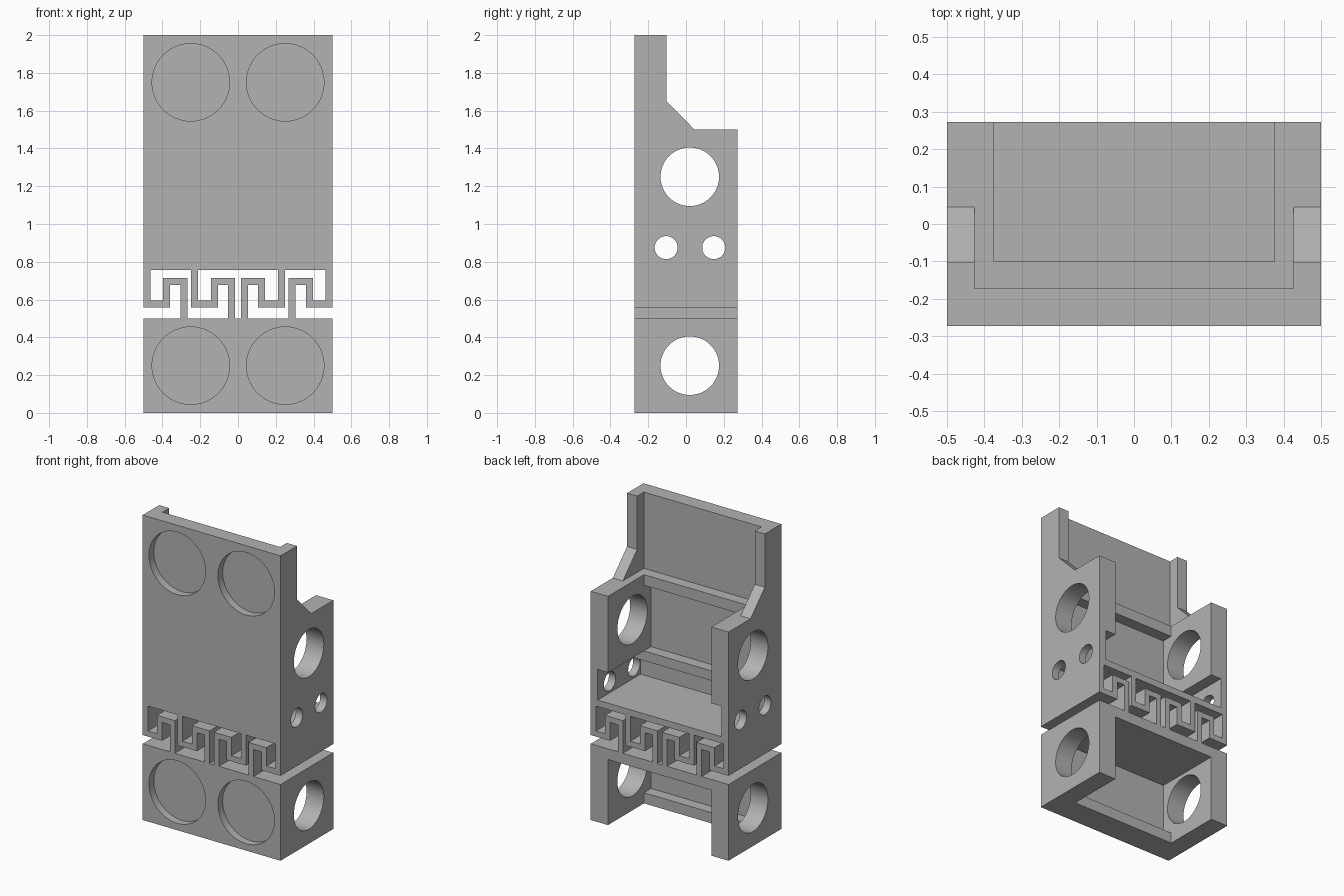
import bpy, bmesh, math
from mathutils import Matrix, Vector

cube = bpy.data.objects.get("Cube")
if cube:
    bpy.data.objects.remove(cube, do_unlink=True)

HALF_D = 0.273   # half depth of the whole body
FAR = 0.6        # cutters reach past the body
WALL_Y = -0.173  # inner face of the front wall
LIP_Y = -0.1     # inner face of the lips

grey = bpy.data.materials.new("plain grey")
grey.use_nodes = True
grey.diffuse_color = (0.45, 0.45, 0.45, 1)
grey.node_tree.nodes["Principled BSDF"].inputs["Base Color"].default_value = (0.45, 0.45, 0.45, 1)


def finish(name, bm):
    bmesh.ops.recalc_face_normals(bm, faces=bm.faces)
    mesh = bpy.data.meshes.new(name)
    bm.to_mesh(mesh)
    bm.free()
    obj = bpy.data.objects.new(name, mesh)
    bpy.context.scene.collection.objects.link(obj)
    mesh.materials.append(grey)
    return obj


def prism(bm, points, offset):
    """Extrude a closed outline along an offset."""
    face = bm.faces.new([bm.verts.new(p) for p in points])
    new = bmesh.ops.extrude_face_region(bm, geom=[face])["geom"]
    verts = [v for v in new if isinstance(v, bmesh.types.BMVert)]
    bmesh.ops.translate(bm, verts=verts, vec=Vector(offset))


def side_body(name, outline):
    bm = bmesh.new()
    prism(bm, [(-0.5, y, z) for y, z in outline], (1, 0, 0))
    return finish(name, bm)


def pocket(half_x, y0, z0, z1):
    """Box cutter, open to the back."""
    bm = bmesh.new()
    prism(bm, [(-half_x, y0, z0), (half_x, y0, z0), (half_x, y0, z1), (-half_x, y0, z1)],
          (0, FAR - y0, 0))
    return finish("cutter", bm)


def drill(center, radius, length, axis):
    """Round cutter along x or y."""
    bm = bmesh.new()
    turn = Matrix.Rotation(math.pi / 2, 4, "Y" if axis == "x" else "X")
    bmesh.ops.create_cone(bm, cap_ends=True, segments=64, radius1=radius, radius2=radius,
                          depth=length, matrix=Matrix.Translation(center) @ turn)
    return finish("cutter", bm)


def carve(obj, cutters):
    bpy.context.view_layer.objects.active = obj
    for cutter in cutters:
        cutter.hide_render = True
        mod = obj.modifiers.new("cut", "BOOLEAN")
        mod.operation = "DIFFERENCE"
        mod.solver = "EXACT"
        mod.object = cutter
        bpy.ops.object.modifier_apply(modifier=mod.name)
        bpy.data.objects.remove(cutter, do_unlink=True)


def face_recesses(z):
    depth = 0.05
    return [drill((s * 0.25, -HALF_D, z), 0.205, 2 * depth, "y") for s in (-1, 1)]


# Upper housing: tall front plate, sloped shoulders, deep sides
upper = side_body("upper_housing", [
    (-HALF_D, 0.757), (HALF_D, 0.757), (HALF_D, 1.5),
    (0.045, 1.5), (-0.103, 1.65), (-0.103, 2), (-HALF_D, 2)])
carve(upper, [
    pocket(0.427, WALL_Y, 1.5, 2.1),    # open top
    pocket(0.375, LIP_Y, 0.95, 1.6),    # main bay between the lips
    pocket(0.375, WALL_Y, 1.0, 1.43),   # main bay, full depth
    pocket(0.45, LIP_Y, 0.8, 1.0),      # wide lower slot
    pocket(0.45, WALL_Y, 0.8, 0.93),    # lower slot, full depth
    drill((0, 0.02, 1.25), 0.155, 2, "x"),
    drill((0, -0.105, 0.875), 0.061, 2, "x"),
    drill((0, 0.147, 0.875), 0.061, 2, "x"),
    *face_recesses(1.75)])

# Lower housing: closed on top, open below and behind
lower = side_body("lower_housing", [
    (-HALF_D, 0), (HALF_D, 0), (HALF_D, 0.5), (-HALF_D, 0.5)])
carve(lower, [
    pocket(0.375, LIP_Y, -0.1, 0.43),
    pocket(0.375, WALL_Y, 0.07, 0.43),
    drill((0, 0.02, 0.25), 0.155, 2, "x"),
    *face_recesses(0.25)])


# Folded spring strips that join the housings
def spring(name, side, start, left, right):
    t = 0.037
    top, hook, crest, foot = 0.757, 0.557, 0.714, 0.5
    outline = [(start, top), (start, hook), (left + t, hook), (left + t, crest - t),
               (right - t, crest - t), (right - t, foot), (right, foot), (right, crest),
               (left, crest), (left, hook + t), (start + t, hook + t), (start + t, top)]
    bm = bmesh.new()
    prism(bm, [(side * x, -HALF_D, z) for x, z in outline], (0, 2 * HALF_D, 0))
    return finish(name, bm)


parts = [upper, lower]
for side, word in ((-1, "left"), (1, "right")):
    parts.append(spring("outer_spring_" + word, -side, -0.5, -0.397, -0.267))
    parts.append(spring("inner_spring_" + word, -side, -0.249, -0.143, -0.016))

# Smooth hole walls, sharp edges elsewhere
for obj in bpy.context.view_layer.objects:
    obj.select_set(obj in parts)
bpy.context.view_layer.objects.active = upper
bpy.ops.object.shade_smooth_by_angle(angle=math.radians(30))
